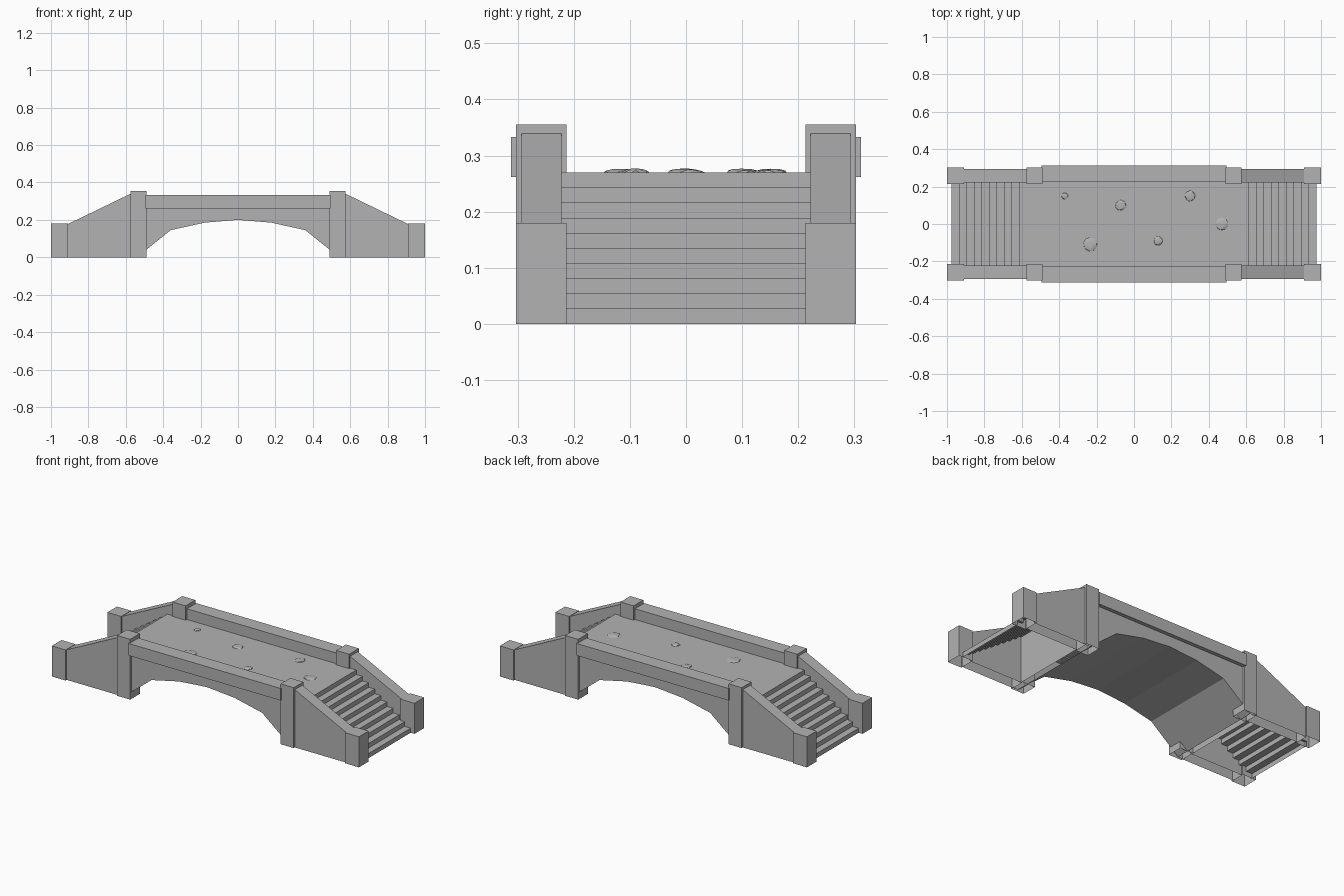
import bpy
import bmesh
import random
from mathutils import Vector

random.seed(4)
cube = bpy.data.objects.get("Cube")
if cube:
    bpy.data.objects.remove(cube, do_unlink=True)

stone = bpy.data.materials.new("grey_stone")
stone.use_nodes = True
stone.diffuse_color = (0.45, 0.45, 0.45, 1)
stone.node_tree.nodes["Principled BSDF"].inputs["Base Color"].default_value = (0.45, 0.45, 0.45, 1)


def finish(bm, name):
    mesh = bpy.data.meshes.new(name)
    bm.to_mesh(mesh)
    bm.free()
    mesh.materials.append(stone)
    obj = bpy.data.objects.new(name, mesh)
    bpy.context.collection.objects.link(obj)
    return obj


def extrude_profile(name, points, y0, y1, open_base=True):
    """Extrude an x-z outline along y, leaving the underside on the ground open."""
    bm = bmesh.new()
    face = bm.faces.new([bm.verts.new((x, y0, z)) for x, z in points])
    grown = bmesh.ops.extrude_face_region(bm, geom=[face])["geom"]
    verts = [g for g in grown if isinstance(g, bmesh.types.BMVert)]
    bmesh.ops.translate(bm, verts=verts, vec=(0, y1 - y0, 0))
    bmesh.ops.recalc_face_normals(bm, faces=bm.faces)
    if open_base:
        base = [f for f in bm.faces if all(v.co.z < 0.001 for v in f.verts)]
        bmesh.ops.delete(bm, geom=base, context="FACES")
    return finish(bm, name)


def block(name, x0, x1, y0, y1, z0, z1):
    return extrude_profile(name, [(x0, z0), (x1, z0), (x1, z1), (x0, z1)], y0, y1)


# Arched span with the walking deck on top
half = [(0.54, 0), (0.36, 0.145), (0.18, 0.185)]
arch = [(-x, z) for x, z in half] + [(0, 0.2)] + half[::-1]
DECK = 0.27
extrude_profile("arched_span", arch + [(0.575, 0), (0.575, DECK), (-0.575, DECK), (-0.575, 0)], -0.29, 0.29)

# Parapets, posts and sloping stair walls
for side, s in (("left", 1), ("right", -1)):
    tag = "back" if s > 0 else "front"
    block(tag + "_parapet", -0.495, 0.495, s * 0.225, s * 0.312, 0.262, 0.333)
    for end, e in (("left", 1), ("right", -1)):
        label = f"{tag}_{end}"
        block(label + "_tall_post", e * 0.49, e * 0.575, s * 0.213, s * 0.303, 0, 0.355)
        block(label + "_end_post", e * 0.91, e, s * 0.213, s * 0.303, 0, 0.18)
        slope = [(0.57, 0), (0.915, 0), (0.915, 0.175), (0.57, 0.342)]
        extrude_profile(label + "_stair_wall", [(e * x, z) for x, z in slope], s * 0.222, s * 0.293)

# Stairs as folded sheets, open underneath
STEPS = 10
TREAD = 0.04
RISE = DECK / STEPS
for end, e in (("left", 1), ("right", -1)):
    bm = bmesh.new()
    path = []
    for i in range(STEPS):
        x = 0.975 - TREAD * i
        path += [(x, RISE * i), (x, RISE * (i + 1))]
    path.append((0.575, DECK))
    rows = [[bm.verts.new((e * x, y, z)) for y in (-0.225, 0.225)] for x, z in path]
    for a, b in zip(rows, rows[1:]):
        quad = [a[0], a[1], b[1], b[0]]
        bm.faces.new(quad if e > 0 else quad[::-1])
    finish(bm, end + "_stairs")

# Worn cobbles bedded in the deck
cobbles = [(-0.37, 0.15, 0.018), (-0.07, 0.1, 0.03), (0.3, 0.15, 0.03),
           (0.47, 0, 0.034), (-0.235, -0.11, 0.038), (0.13, -0.09, 0.025)]
for n, (x, y, r) in enumerate(cobbles):
    bm = bmesh.new()
    bmesh.ops.create_icosphere(bm, subdivisions=2, radius=1)
    for v in bm.verts:
        v.co *= random.uniform(0.88, 1.05)
        v.co = Vector((x + v.co.x * r, y + v.co.y * r, DECK + v.co.z * 0.007))
    finish(bm, f"cobble_{n + 1}")
